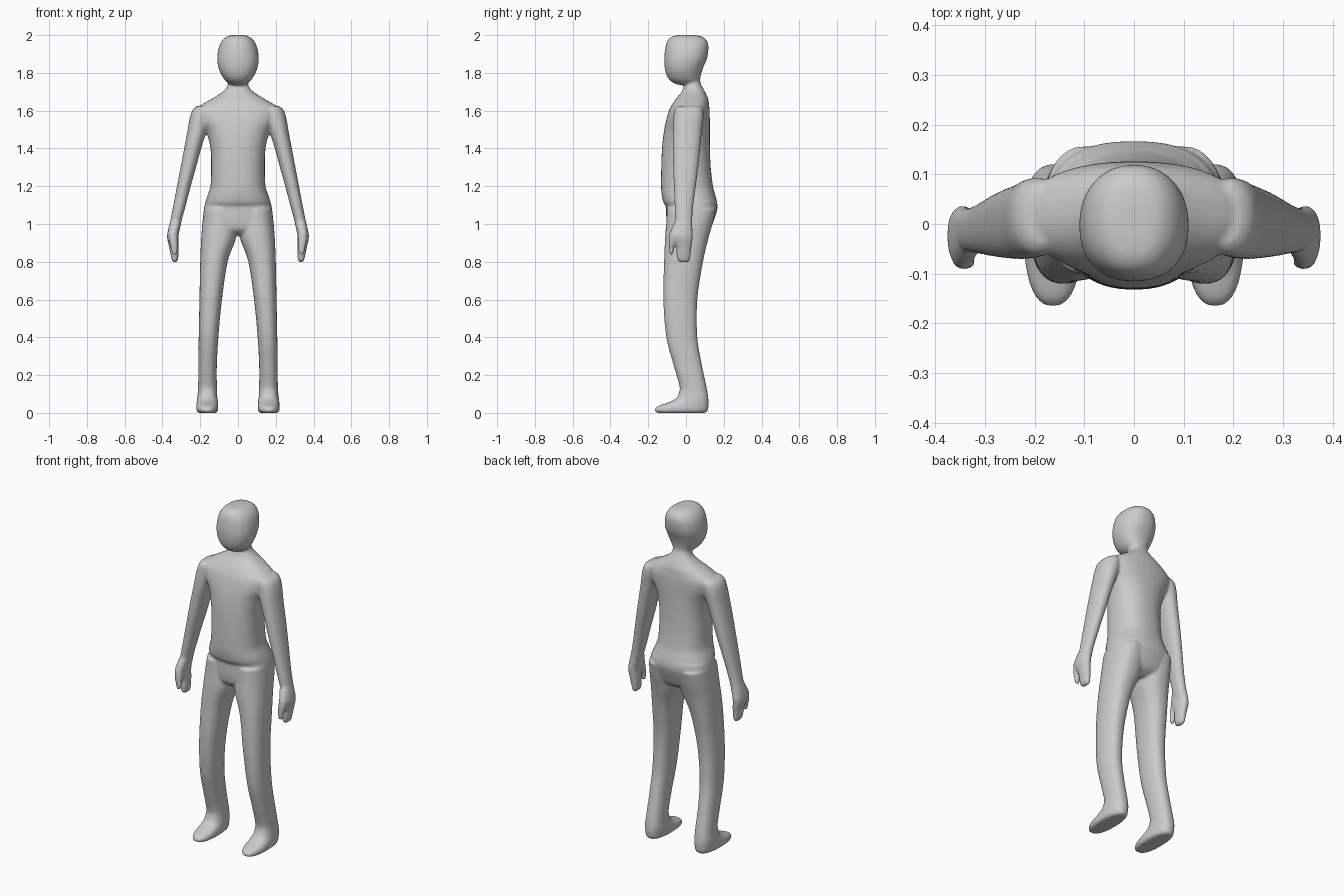
import bpy, bmesh, math

SIDES = 40
STEPS = 5

grey = bpy.data.materials.new("light grey")
grey.diffuse_color = (0.6, 0.6, 0.6, 1)


def spline(a, b, c, d, t):
    return [0.5 * (2 * q + (r - p) * t + (2 * p - 5 * q + 4 * r - s) * t * t
                   + (3 * q - p - 3 * r + s) * t ** 3)
            for p, q, r, s in zip(a, b, c, d)]


def loft(bm, rows, power=2.0, side=1):
    """Closed skin through level rounded rings given as (z, x0, x1, y0, y1)."""
    path = []
    for i in range(len(rows) - 1):
        a, d = rows[max(i - 1, 0)], rows[min(i + 2, len(rows) - 1)]
        path += [spline(a, rows[i], rows[i + 1], d, k / STEPS) for k in range(STEPS)]
    path.append(rows[-1])
    rings = []
    for z, x0, x1, y0, y1 in path:
        ring = []
        for k in range(SIDES):
            t = 2 * math.pi * k / SIDES
            c, s = math.cos(t), math.sin(t)
            x = (x0 + x1) / 2 + (x1 - x0) / 2 * math.copysign(abs(c) ** (2 / power), c)
            y = (y0 + y1) / 2 + (y1 - y0) / 2 * math.copysign(abs(s) ** (2 / power), s)
            ring.append(bm.verts.new((side * x, y, z)))
        rings.append(ring)
    faces = [bm.faces.new(rings[0]), bm.faces.new(rings[-1][::-1])]
    for low, high in zip(rings, rings[1:]):
        for k in range(SIDES):
            n = (k + 1) % SIDES
            faces.append(bm.faces.new((low[k], high[k], high[n], low[n])))
    bmesh.ops.recalc_face_normals(bm, faces=faces)


def centred(rows):
    return [(z, -w, w, y0, y1) for z, w, y0, y1 in rows]


bm = bmesh.new()

# Head
loft(bm, centred([
    (2.0, .03, -.035, .04), (1.994, .055, -.07, .08), (1.975, .08, -.095, .108),
    (1.94, .10, -.108, .119), (1.88, .11, -.115, .112), (1.83, .104, -.113, .092),
    (1.79, .088, -.104, .079), (1.76, .068, -.085, .074), (1.742, .045, -.055, .07),
    (1.736, .025, -.03, .06)]), 2.25)

# Neck, sloping shoulders and trunk
loft(bm, centred([
    (1.80, .05, -.01, .075), (1.75, .052, -.008, .076), (1.72, .062, -.014, .09),
    (1.69, .095, -.03, .106), (1.66, .145, -.055, .118), (1.63, .195, -.075, .122),
    (1.60, .22, -.09, .125), (1.55, .205, -.105, .126), (1.49, .168, -.117, .126),
    (1.40, .146, -.127, .127), (1.30, .142, -.131, .131), (1.20, .146, -.132, .143),
    (1.15, .162, -.128, .156), (1.115, .173, -.12, .165), (1.10, .172, -.11, .166)]), 2.3)

# Hips
loft(bm, centred([
    (1.12, .172, -.108, .164), (1.08, .180, -.105, .166), (1.02, .184, -.104, .148),
    (.97, .16, -.095, .125), (.94, .10, -.06, .08)]), 2.4)

for side in (1, -1):
    # Leg
    loft(bm, [
        (1.08, .01, .18, -.10, .158), (1.0, .005, .189, -.105, .14),
        (.92, .012, .195, -.111, .118), (.8, .055, .20, -.116, .09),
        (.6, .085, .204, -.12, .06), (.4, .104, .208, -.104, .06),
        (.25, .112, .209, -.065, .085), (.15, .112, .211, -.036, .106),
        (.1, .111, .213, -.032, .115), (.04, .112, .214, -.03, .118)], 2.3, side)
    # Foot
    loft(bm, [
        (.12, .113, .211, -.033, .112), (.08, .109, .216, -.05, .118),
        (.055, .106, .219, -.095, .12), (.036, .105, .221, -.148, .119),
        (.018, .105, .221, -.166, .117), (.006, .11, .216, -.162, .11),
        (.0, .118, .208, -.15, .10)], 2.4, side)
    # Arm
    loft(bm, [
        (1.625, .15, .215, -.04, .075), (1.605, .14, .24, -.06, .09),
        (1.56, .145, .256, -.067, .092), (1.49, .166, .268, -.07, .084),
        (1.40, .195, .285, -.07, .075), (1.3, .222, .304, -.068, .065),
        (1.2, .25, .323, -.064, .052), (1.1, .276, .342, -.06, .039),
        (1.02, .298, .358, -.056, .033), (.97, .308, .366, -.058, .034)], 2.2, side)
    # Palm and fingers
    loft(bm, [
        (1.02, .300, .358, -.055, .032), (.98, .308, .368, -.075, .034),
        (.94, .314, .375, -.086, .036), (.915, .316, .373, -.072, .034),
        (.88, .314, .365, -.052, .029), (.84, .315, .357, -.05, .024),
        (.81, .318, .350, -.046, .021), (.798, .325, .343, -.035, .01)], 2.3, side)
    # Thumb
    loft(bm, [
        (.95, .322, .366, -.088, -.04), (.91, .320, .364, -.091, -.058),
        (.87, .320, .355, -.09, -.064), (.846, .322, .35, -.088, -.068),
        (.836, .328, .344, -.083, -.073)], 2, side)

# Fuse the parts into one smooth skin
mesh = bpy.data.meshes.new("body")
bm.to_mesh(mesh)
bm.free()
mesh.materials.append(grey)
body = bpy.data.objects.new("body", mesh)
bpy.context.collection.objects.link(body)
remesh = body.modifiers.new("fuse", 'REMESH')
remesh.mode = 'VOXEL'
remesh.voxel_size = 0.007
remesh.use_smooth_shade = True
soften = body.modifiers.new("soften", 'SMOOTH')
soften.factor = 0.5
soften.iterations = 5
